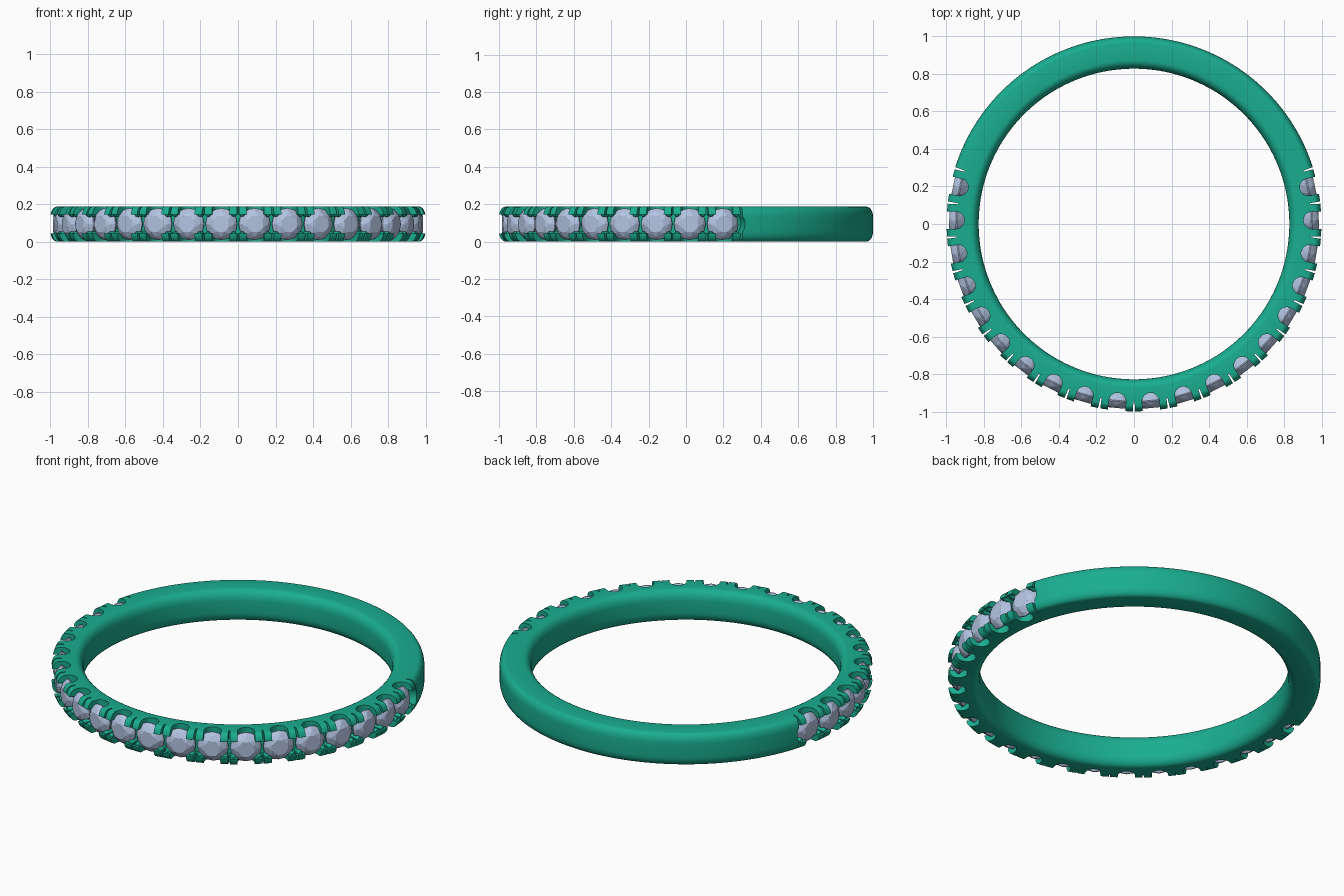
import bpy, bmesh, math
from mathutils import Vector

if "Cube" in bpy.data.objects:
    bpy.data.objects.remove(bpy.data.objects["Cube"])

H = 0.187            # band height
MID = H / 2
STONES = 20
STEP = math.radians(10.73)


def material(name, col):
    m = bpy.data.materials.new(name)
    m.diffuse_color = (*col, 1)
    m.use_nodes = True
    m.node_tree.nodes["Principled BSDF"].inputs["Base Color"].default_value = m.diffuse_color
    return m


GREEN = material("band_green", (0.01, 0.42, 0.28))
PALE = material("stone_blue", (0.45, 0.55, 0.76))


def finish(bm, name, mat=None):
    bmesh.ops.recalc_face_normals(bm, faces=bm.faces)
    me = bpy.data.meshes.new(name)
    bm.to_mesh(me)
    bm.free()
    ob = bpy.data.objects.new(name, me)
    bpy.context.collection.objects.link(ob)
    if mat:
        me.materials.append(mat)
    return ob


def place(a, t, r, z):
    """Angle a from the front, tangential offset t, radius r, height z."""
    return Vector((r * math.sin(a) + t * math.cos(a),
                   -r * math.cos(a) + t * math.sin(a), z))


def loft(bm, rings, closed=False):
    """Skin a list of vertex loops, capping the ends when open."""
    rings = [[bm.verts.new(p) for p in ring] for ring in rings]
    n = len(rings[0])
    for i in range(len(rings) if closed else len(rings) - 1):
        a, b = rings[i], rings[(i + 1) % len(rings)]
        for j in range(n):
            bm.faces.new((a[j], a[(j + 1) % n], b[(j + 1) % n], b[j]))
    if not closed:
        bm.faces.new(rings[0])
        bm.faces.new(rings[-1])


def prism(bm, a, poly):
    loft(bm, [[place(a, t, r, z) for t, r in poly] for z in (-0.1, H + 0.1)])


# Band: rounded section swept round a circle
profile = []
for q, (sr, sz, ea, eb) in enumerate([(1, 1, 0.035, 0.055), (-1, 1, 0.045, 0.06),
                                      (-1, -1, 0.045, 0.06), (1, -1, 0.035, 0.055)]):
    cr = 1.0 - ea if sr > 0 else 0.828 + ea
    for k in range(7):
        t = math.pi / 2 * (q + k / 6)
        profile.append((cr + ea * math.cos(t), MID + sz * (MID - eb) + eb * math.sin(t)))
bm = bmesh.new()
loft(bm, [[place(2 * math.pi * i / 192, 0, r, z) for r, z in profile]
          for i in range(192)], closed=True)
band = finish(bm, "band", GREEN)

stone_angles = [(i - (STONES - 1) / 2) * STEP for i in range(STONES)]
gap_angles = [(i - STONES / 2) * STEP for i in range(STONES + 1)]

# Cutter: channel under the stones, tapering at both ends
bm = bmesh.new()
end = STEP * STONES / 2
spans = [(-end - 0.018, 0.018), (-end - 0.010, 0.034)]
spans += [(-end + 2 * end * i / 120, 0.051) for i in range(121)]
spans += [(end + 0.010, 0.034), (end + 0.018, 0.018)]
loft(bm, [[place(a, 0, r, MID + s * h) for r, s in
           ((0.925, -1), (1.1, -1), (1.1, 1), (0.925, 1))] for a, h in spans])
channel = finish(bm, "channel_cutter")

# Cutter: U-shaped scallops beside each stone
bm = bmesh.new()
u = [(0.046 * math.cos(t), 0.95 + 0.046 * math.sin(t))
     for t in [math.pi + math.pi * k / 14 for k in range(15)]]
for a in stone_angles:
    prism(bm, a, u + [(0.048, 1.1), (-0.048, 1.1)])
scallops = finish(bm, "scallop_cutter")

# Cutter: thin V slots that split the prongs
bm = bmesh.new()
for a in gap_angles:
    prism(bm, a, [(-0.003, 0.945), (0.003, 0.945), (0.012, 1.1), (-0.012, 1.1)])
slots = finish(bm, "slot_cutter")

bpy.context.view_layer.objects.active = band
for cutter in (channel, scallops, slots):
    cutter.hide_render = True
    mod = band.modifiers.new("cut", 'BOOLEAN')
    mod.operation = 'DIFFERENCE'
    mod.solver = 'EXACT'
    mod.object = cutter
    bpy.ops.object.modifier_apply(modifier=mod.name)
    bpy.data.objects.remove(cutter)

# Prong tips gripping the stones
bm = bmesh.new()
for g in gap_angles:
    for side in (-1, 1):
        if abs(g + side * 0.01) > end:
            continue
        for s in (-1, 1):
            loft(bm, [[place(g, side * 0.022 + k * 0.015 * math.cos(t), r,
                             MID + s * 0.054 + k * 0.015 * math.sin(t))
                       for t in [2 * math.pi * j / 12 for j in range(12)]]
                      for r, k in ((0.92, 1), (0.975, 1), (0.983, 0.75), (0.986, 0.35))])
prongs = finish(bm, "prong_tips", GREEN)

# Stones: faceted brilliant cut, table facing outward
bm = bmesh.new()
facets = [(8, 0.046, 0.985, 0.5), (8, 0.069, 0.971, 0), (16, 0.085, 0.950, 0),
          (16, 0.085, 0.944, 0), (8, 0.050, 0.905, 0.5), (1, 0, 0.872, 0)]
for a in stone_angles:
    pts = []
    for n, rad, r, off in facets:
        for j in range(n):
            t = 2 * math.pi * (j + off) / n
            pts.append(bm.verts.new(place(a, rad * math.cos(t), r, MID + rad * math.sin(t))))
    bmesh.ops.convex_hull(bm, input=pts)
stones = finish(bm, "stones", PALE)

# Smooth metal, flat stones
for ob in (band, prongs):
    bpy.ops.object.select_all(action='DESELECT')
    ob.select_set(True)
    bpy.context.view_layer.objects.active = ob
    bpy.ops.object.shade_smooth_by_angle(angle=math.radians(30))
